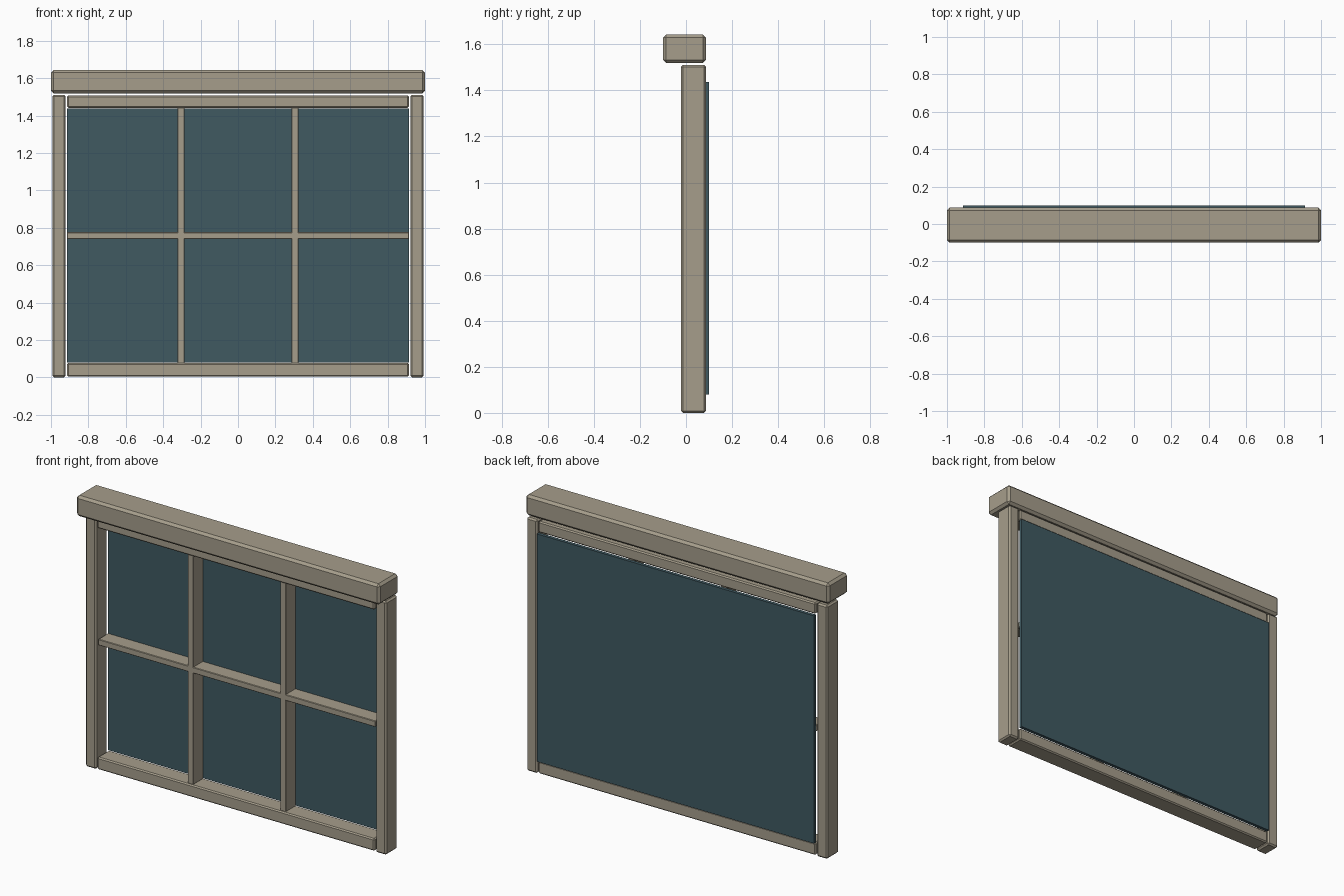
import bpy

if "Cube" in bpy.data.objects:
    bpy.data.objects.remove(bpy.data.objects["Cube"])

def material(name, color):
    m = bpy.data.materials.new(name)
    m.diffuse_color = (*color, 1)
    m.use_nodes = True
    m.node_tree.nodes["Principled BSDF"].inputs["Base Color"].default_value = m.diffuse_color
    return m

wood = material("painted_wood", (0.38, 0.34, 0.26))
pane = material("dark_glass", (0.05, 0.10, 0.12))

def box(name, x, y, z, mat, bevel=0.0):
    """Box from (min, max) ranges, with an optional single-segment chamfer."""
    bpy.ops.mesh.primitive_cube_add(
        size=1, location=[(a + b) / 2 for a, b in (x, y, z)])
    ob = bpy.context.object
    ob.name = name
    ob.scale = [b - a for a, b in (x, y, z)]
    bpy.ops.object.transform_apply(location=False, rotation=False, scale=True)
    ob.data.materials.append(mat)
    if bevel:
        mod = ob.modifiers.new("chamfer", 'BEVEL')
        mod.width = bevel
        mod.segments = 1
    return ob

DEPTH = (-0.022, 0.087)   # frame front and back
INNER = (-0.914, 0.914)   # span between the posts

# Header beam over the frame
box("header", (-1, 1), (-0.10, 0.087), (1.519, 1.643), wood, 0.014)

# Side posts
box("left_post", (-0.992, -0.921), DEPTH, (0, 1.511), wood, 0.009)
box("right_post", (0.921, 0.992), DEPTH, (0, 1.511), wood, 0.009)

# Top and bottom rails
box("bottom_rail", INNER, DEPTH, (0.004, 0.077), wood, 0.007)
box("top_rail", INNER, DEPTH, (1.441, 1.507), wood, 0.007)

# Glazing bars: two upright, one across
for name, cx in (("left_bar", -0.305), ("right_bar", 0.305)):
    box(name, (cx - 0.018, cx + 0.018), (-0.012, 0.082), (0.075, 1.443), wood, 0.003)
box("cross_bar", INNER, (-0.012, 0.082), (0.740, 0.776), wood, 0.003)

# Glass sheet behind the bars
box("glass", (-0.914, 0.914), (0.08, 0.10), (0.08, 1.437), pane)
